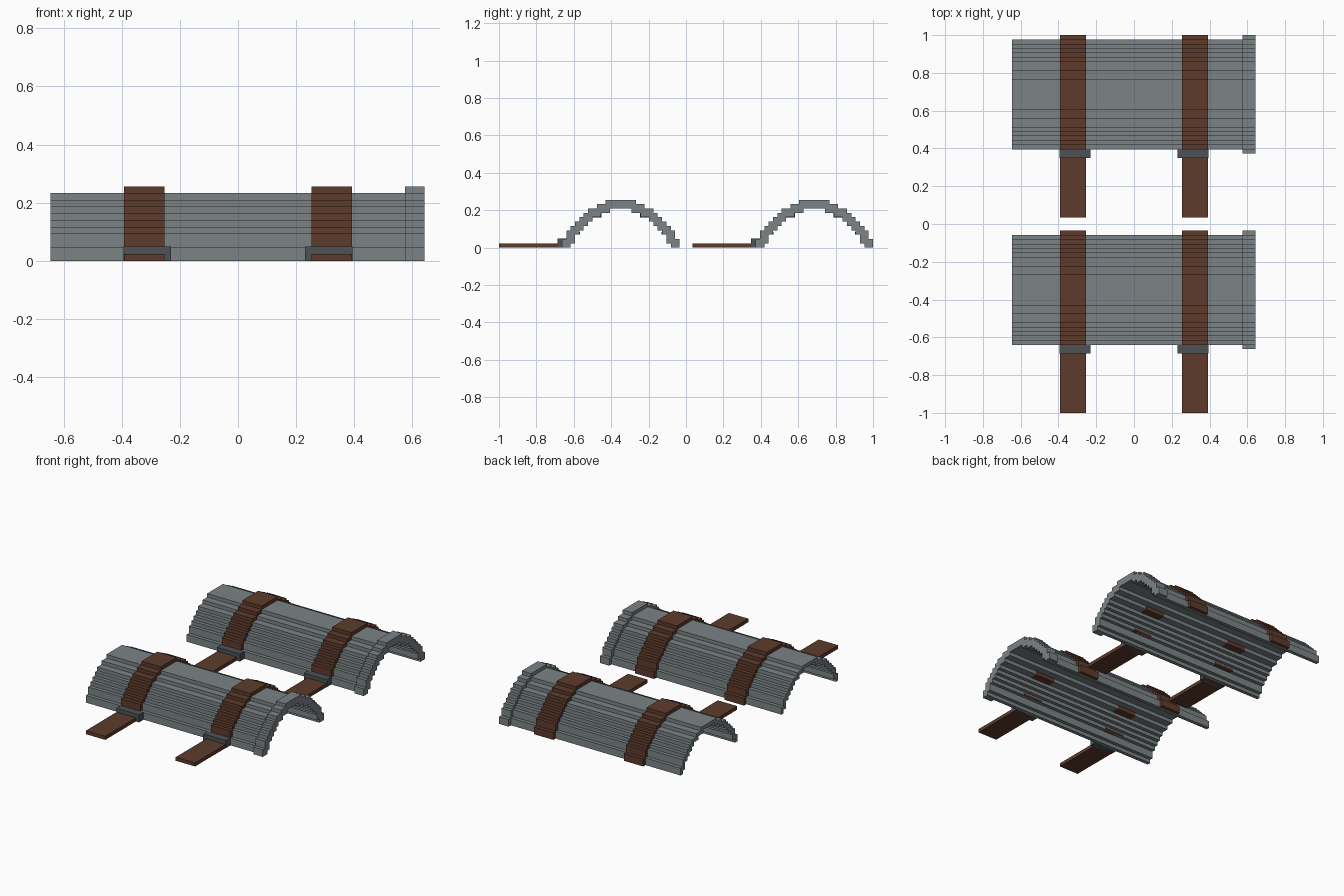
import bpy
import bmesh

old = bpy.data.objects.get("Cube")
if old:
    bpy.data.objects.remove(old, do_unlink=True)

U = 0.02326  # size of one step


def make_material(name, rgb):
    mat = bpy.data.materials.new(name)
    mat.use_nodes = True
    mat.diffuse_color = (*rgb, 1)
    node = next(n for n in mat.node_tree.nodes if n.type == 'BSDF_PRINCIPLED')
    node.inputs["Base Color"].default_value = (*rgb, 1)
    return mat


METAL = make_material("grey_metal", (0.2, 0.23, 0.24))
LEATHER = make_material("brown_leather", (0.11, 0.043, 0.025))
IRON = make_material("dark_iron", (0.075, 0.085, 0.09))


def finish(name, bm, mat):
    bmesh.ops.recalc_face_normals(bm, faces=bm.faces)
    mesh = bpy.data.meshes.new(name)
    bm.to_mesh(mesh)
    bm.free()
    mesh.materials.append(mat)
    obj = bpy.data.objects.new(name, mesh)
    bpy.context.collection.objects.link(obj)


def staircase(steps):
    """Half outline climbing from the ground to the crown."""
    points, z = [], 0
    for half, top in steps:
        points += [(half, z), (half, top)]
        z = top
    return points


def arch(name, steps, x0, x1, cy, mat):
    """Stepped vault, one step thick, running along x."""
    outer = staircase(steps)
    inner = staircase([(w - 1, h - 1) for w, h in steps])
    outline = [(-y, z) for y, z in outer] + outer[::-1]
    outline += inner + [(-y, z) for y, z in inner[::-1]]
    bm = bmesh.new()
    face = bm.faces.new([bm.verts.new((x0, cy + y * U, z * U)) for y, z in outline])
    moved = bmesh.ops.extrude_face_region(bm, geom=[face])["geom"]
    verts = [v for v in moved if isinstance(v, bmesh.types.BMVert)]
    bmesh.ops.translate(bm, verts=verts, vec=(x1 - x0, 0, 0))
    finish(name, bm, mat)


def box(name, xs, ys, zs, mat):
    bm = bmesh.new()
    bmesh.ops.create_cube(bm, size=1)
    for v in bm.verts:
        v.co = [r[0] if c < 0 else r[1] for c, r in zip(v.co, (xs, ys, zs))]
    finish(name, bm, mat)


# Half width and height of each step, in units
SHELL = [(12.5, 2), (11.5, 4), (10.5, 5), (9.5, 6),
         (8.5, 7), (7.5, 8), (5.5, 9), (3.5, 10)]
RAISED = [(13.5, 2)] + [(w, h) for w, h in
          zip([s[0] for s in SHELL[:6]], [4, 5, 6, 7, 8, 9])] + [(5.5, 10), (3.5, 11)]

for label, cy in (("front", -0.349), ("back", 0.686)):
    # Plate shell with a raised rim at one end
    arch(label + "_shell", SHELL, -0.645, 0.642, cy, METAL)
    arch(label + "_rim", RAISED, 0.575, 0.642, cy, METAL)

    for side, sign in (("right", -1), ("left", 1)):
        name = label + "_" + side
        near, far = sorted((sign * 0.253, sign * 0.392))
        # Strap over the shell and its loose end on the ground
        arch(name + "_strap", RAISED, near, far, cy, LEATHER)
        box(name + "_strap_end", (near, far), (cy - 28 * U, cy - 13 * U), (0, U), LEATHER)
        # Buckle, one step wider towards the middle
        bx = sorted((sign * 0.23, sign * 0.394))
        box(name + "_buckle", bx, (cy - 14.5 * U, cy - 12.4 * U), (0, 2.08 * U), IRON)
        # Strap showing through on the inner wall
        for wall, s in (("front", -1), ("back", 1)):
            for part, w, z in (("upper", (4.4, 6.6), (6.9, 8)),
                               ("lower", (9.4, 10.5), (3, 3.6))):
                ys = sorted((cy + s * w[0] * U, cy + s * w[1] * U))
                box(f"{name}_{wall}_{part}_inlay", (near, far), ys,
                    (z[0] * U, z[1] * U), LEATHER)
